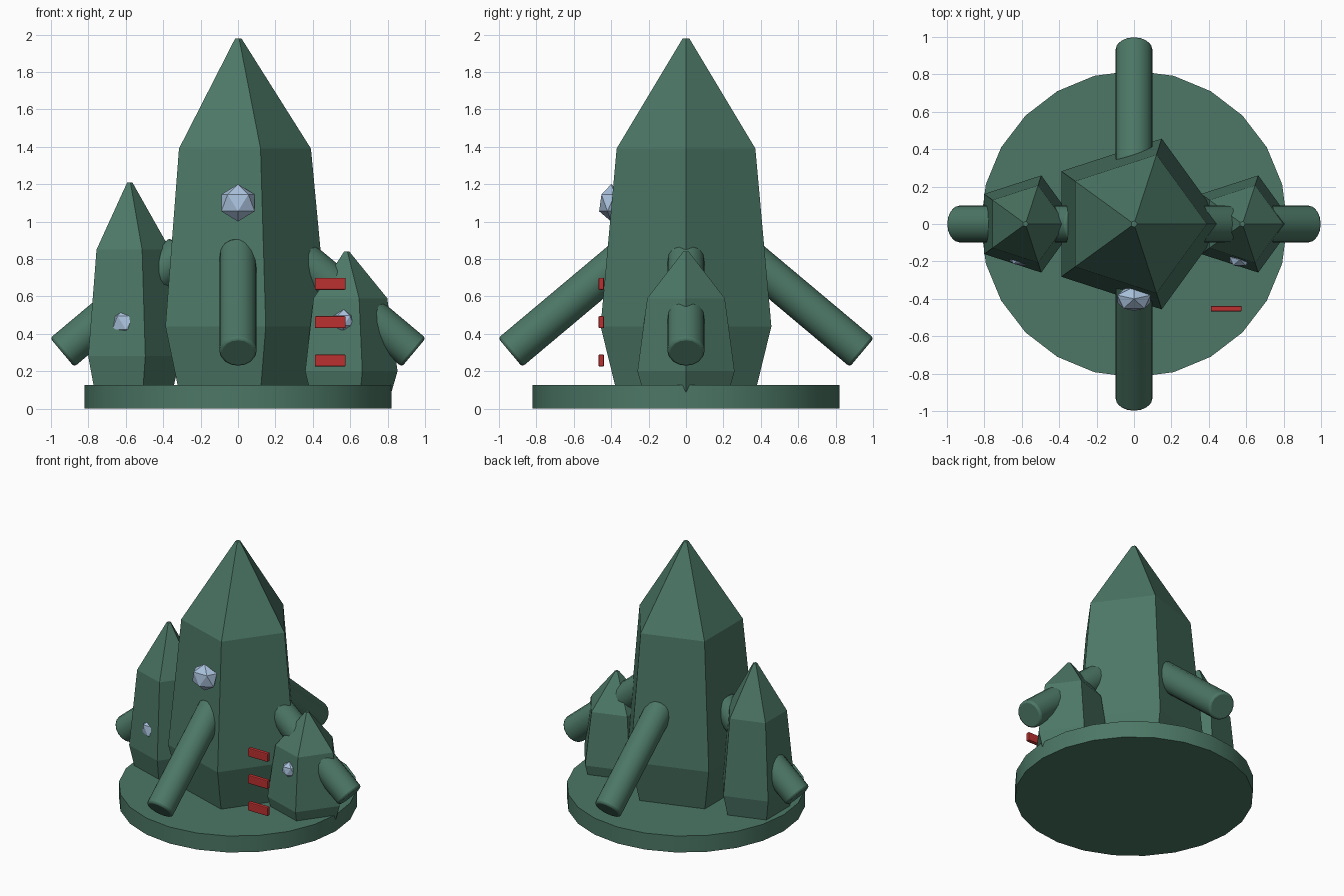
import bpy, bmesh, math
from mathutils import Vector

if "Cube" in bpy.data.objects:
    bpy.data.objects.remove(bpy.data.objects["Cube"])


def material(name, rgb):
    m = bpy.data.materials.new(name)
    m.diffuse_color = (*rgb, 1)
    m.use_nodes = True
    m.node_tree.nodes["Principled BSDF"].inputs["Base Color"].default_value = m.diffuse_color
    return m


GREEN = material("mossy green", (0.072, 0.185, 0.132))
BLUE = material("pale blue", (0.40, 0.54, 0.72))
RED = material("red", (0.50, 0.03, 0.03))


def finish(name, mat, bevel=0, smooth=False):
    ob = bpy.context.object
    ob.name = name
    ob.data.materials.append(mat)
    if bevel:
        b = ob.modifiers.new("soft_edge", 'BEVEL')
        b.width, b.segments, b.limit_method = bevel, 2, 'ANGLE'
        b.angle_limit = math.radians(40)
    if smooth:
        bpy.ops.object.shade_smooth_by_angle(angle=math.radians(30))
    return ob


def crystal(name, x, profile):
    """Five-sided spire through (radius, height) rings."""
    bm = bmesh.new()
    rings = [[bm.verts.new((x + r * math.cos(k * math.tau / 5),
                            r * math.sin(k * math.tau / 5), z)) for k in range(5)]
             for r, z in profile]
    for lo, hi in zip(rings, rings[1:]):
        for k in range(5):
            n = (k + 1) % 5
            bm.faces.new((lo[k], lo[n], hi[n], hi[k]))
    bm.faces.new(rings[0][::-1])
    bm.faces.new(rings[-1])
    me = bpy.data.meshes.new(name)
    bm.to_mesh(me)
    bm.free()
    ob = bpy.data.objects.new(name, me)
    bpy.context.collection.objects.link(ob)
    me.materials.append(GREEN)


# Round plinth
bpy.ops.mesh.primitive_cylinder_add(vertices=24, radius=0.82, depth=0.125, location=(0, 0, 0.0625))
finish("plinth", GREEN, smooth=True)

# Crystal towers
crystal("main_tower", 0, [(0.395, 0.11), (0.48, 0.44), (0.39, 1.39), (0.018, 1.98)])
crystal("left_tower", -0.58, [(0.225, 0.07), (0.273, 0.28), (0.218, 0.85), (0.015, 1.21)])
crystal("right_tower", 0.58, [(0.235, 0.07), (0.273, 0.2), (0.218, 0.59), (0.015, 0.84)])

# Four sloping buttress tubes
for k, side in enumerate(("right", "back", "left", "front")):
    a = k * math.pi / 2
    out = Vector((math.cos(a), math.sin(a), 0))
    outer = out * 0.94 + Vector((0, 0, 0.30))
    inner = out * 0.30 + Vector((0, 0, 0.837))
    d = outer - inner
    bpy.ops.mesh.primitive_cylinder_add(vertices=16, radius=0.1, depth=d.length,
                                        location=(outer + inner) / 2,
                                        rotation=d.to_track_quat('Z', 'Y').to_euler())
    finish(side + "_buttress", GREEN, bevel=0.015, smooth=True)

# Faceted gems set into the tower fronts
for name, r, loc in (("main_gem", 0.1, (0, -0.4, 1.1)),
                     ("left_gem", 0.08, (-0.6, -0.172, 0.46)),
                     ("right_gem", 0.06, (0.565, -0.19, 0.47))):
    bpy.ops.mesh.primitive_ico_sphere_add(subdivisions=1, radius=r, location=loc,
                                          rotation=(0, 0, math.pi / 2))
    # turned a quarter, so local x runs front to back
    bpy.context.object.scale = (0.72, 1.05, 1)
    finish(name, BLUE)

# Red rungs
for i, z in enumerate((0.257, 0.462, 0.667)):
    bpy.ops.mesh.primitive_cube_add(size=1, location=(0.493, -0.453, z))
    bpy.context.object.scale = (0.165, 0.03, 0.064)
    bpy.ops.object.transform_apply(location=False, rotation=False, scale=True)
    finish(f"rung_{i + 1}", RED, bevel=0.006)
